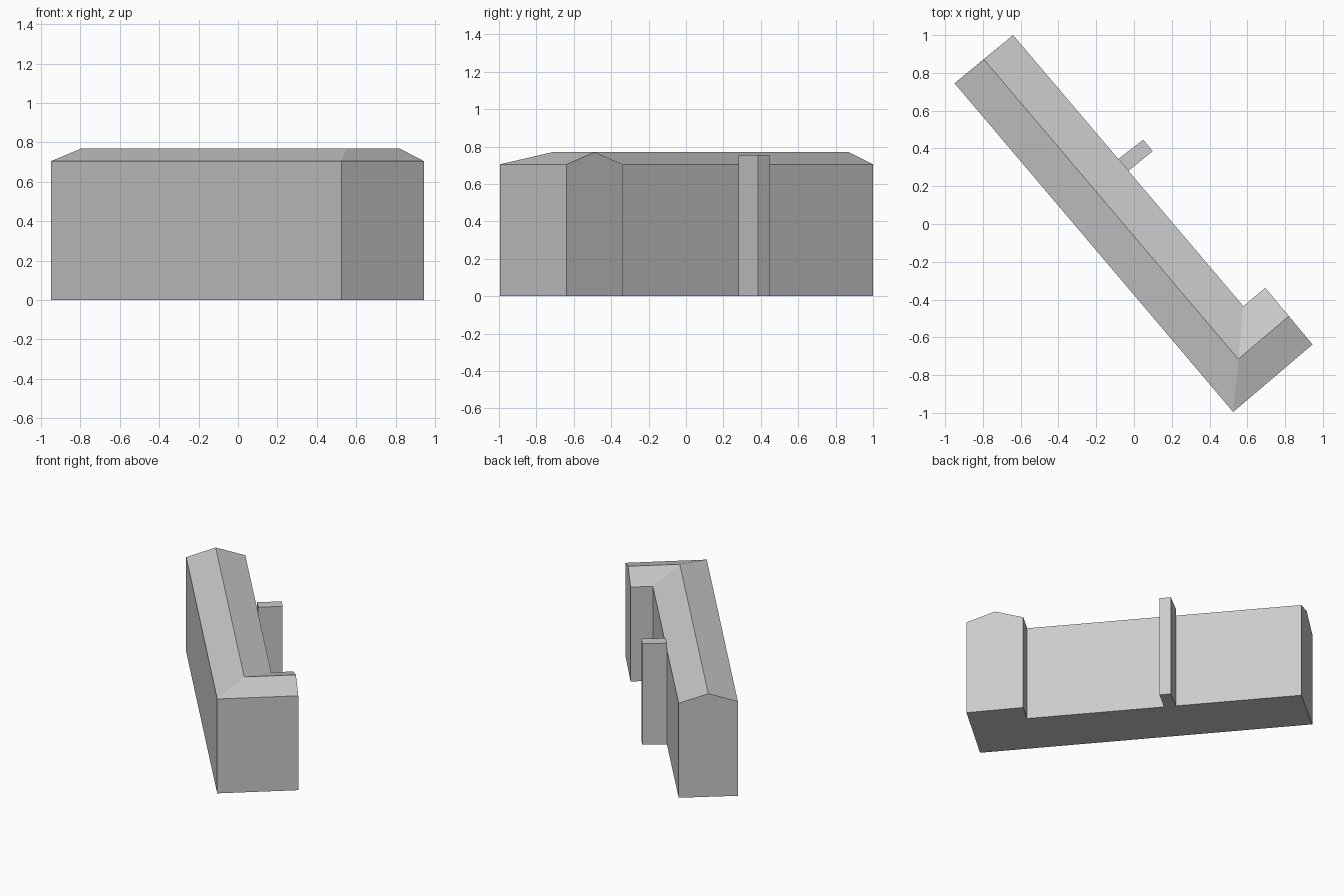
import bpy
import bmesh

cube = bpy.data.objects.get("Cube")
if cube:
    bpy.data.objects.remove(cube, do_unlink=True)

EAVES, RIDGE, STACK = 0.705, 0.77, 0.755

grey = bpy.data.materials.new("plain_grey")
grey.use_nodes = True
colour = (0.6, 0.6, 0.6, 1)
grey.diffuse_color = colour
grey.node_tree.nodes["Principled BSDF"].inputs["Base Color"].default_value = colour


def loft(name, sections):
    """Skin a row of matching cross-sections and cap both ends."""
    bm = bmesh.new()
    rings = [[bm.verts.new(p) for p in s] for s in sections]
    for a, b in zip(rings, rings[1:]):
        for i in range(len(a)):
            j = (i + 1) % len(a)
            bm.faces.new((a[i], a[j], b[j], b[i]))
    bm.faces.new(rings[0])
    bm.faces.new(rings[-1])
    bmesh.ops.recalc_face_normals(bm, faces=bm.faces)
    mesh = bpy.data.meshes.new(name)
    bm.to_mesh(mesh)
    bm.free()
    mesh.materials.append(grey)
    obj = bpy.data.objects.new(name, mesh)
    bpy.context.collection.objects.link(obj)
    return obj


def gable(outer, ridge, inner):
    """Gabled wall section through three plan points."""
    return [(*outer, 0), (*outer, EAVES), (*ridge, RIDGE), (*inner, EAVES), (*inner, 0)]


# L-shaped building: far gable, mitred corner, short wing gable
loft("gabled_building", [
    gable((-0.95, 0.745), (-0.795, 0.872), (-0.64, 1.0)),
    gable((0.525, -0.995), (0.552, -0.715), (0.579, -0.435)),
    gable((0.945, -0.638), (0.82, -0.488), (0.695, -0.338)),
])

# Flat-topped stack against the rear wall
plan = [(-0.083, 0.344), (0.049, 0.446), (0.099, 0.386), (-0.03, 0.281)]
loft("chimney_stack", [[(*p, z) for p in plan] for z in (0, STACK)])
